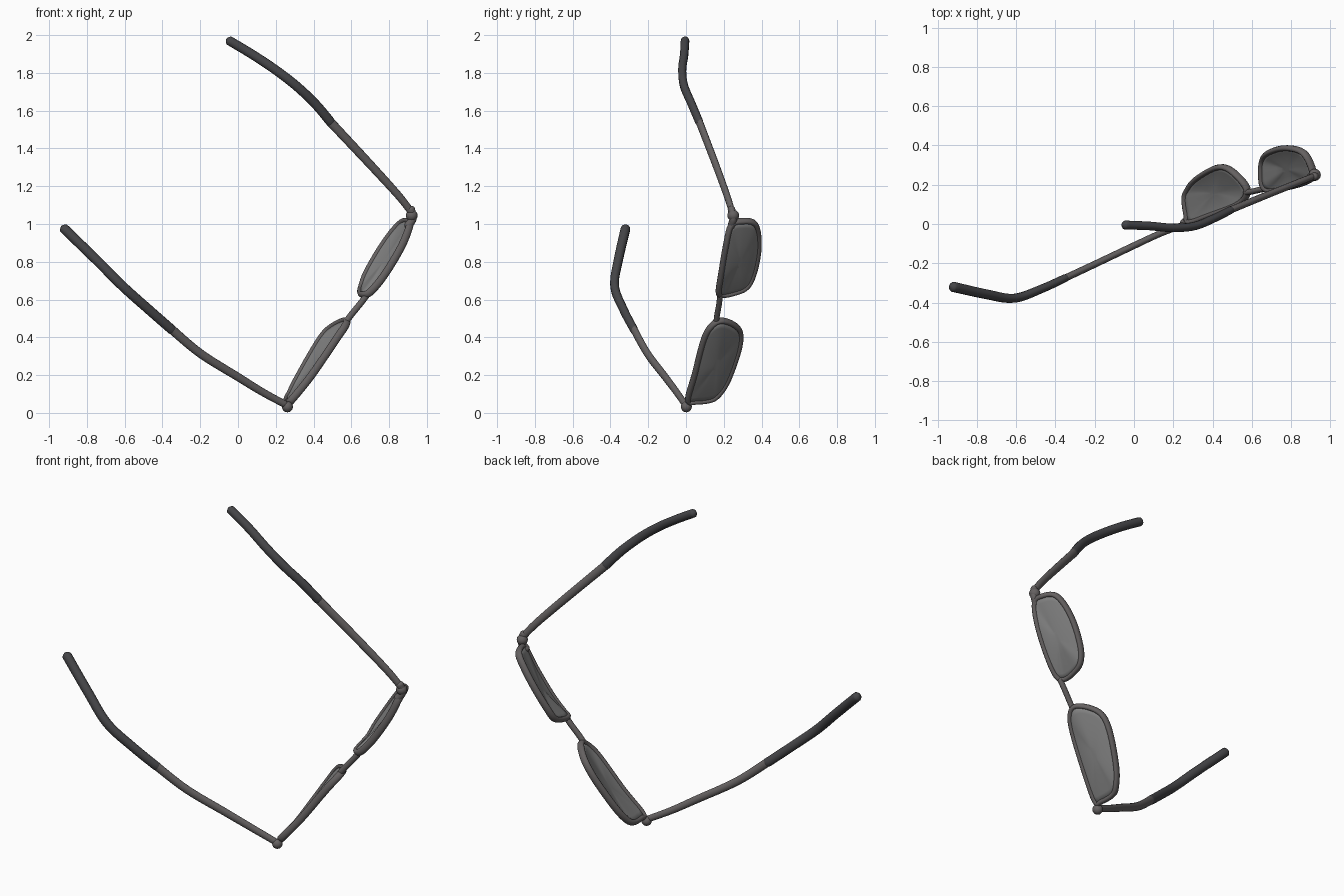
import bpy, bmesh
from math import cos, sin, pi
from mathutils import Vector

if "Cube" in bpy.data.objects:
    bpy.data.objects.remove(bpy.data.objects["Cube"])

DOWN = Vector((-0.295, 0.956, -0.045)).normalized()    # lens height direction
FRONT = Vector((0.787, 0.216, -0.58)).normalized()     # direction the lenses look


def material(name, c):
    m = bpy.data.materials.new(name)
    m.diffuse_color = (*c, 1)
    m.use_nodes = True
    m.node_tree.nodes["Principled BSDF"].inputs["Base Color"].default_value = m.diffuse_color
    return m


FRAME = material("frame_grey", (0.13, 0.12, 0.12))
TIP = material("tip_dark", (0.06, 0.06, 0.065))
GLASS = material("lens_grey", (0.22, 0.22, 0.22))


def spline(pts, n=6, closed=False):
    """Catmull-Rom samples through points of any dimension."""
    p = [Vector(q) for q in pts]
    k, out = len(p), []
    for i in range(k if closed else k - 1):
        at = (lambda j: p[j % k]) if closed else (lambda j: p[min(max(j, 0), k - 1)])
        a, b, c, d = (at(i + j) for j in (-1, 0, 1, 2))
        for s in range(n):
            t = s / n
            out.append(0.5 * (2 * b + (c - a) * t + (2 * a - 5 * b + 4 * c - d) * t * t
                              + (3 * b - a - 3 * c + d) * t ** 3))
    return out if closed else out + [p[-1]]


def finish(bm, name, mat):
    bmesh.ops.recalc_face_normals(bm, faces=bm.faces)
    me = bpy.data.meshes.new(name)
    bm.to_mesh(me)
    bm.free()
    me.shade_smooth()
    ob = bpy.data.objects.new(name, me)
    me.materials.append(mat)
    bpy.context.collection.objects.link(ob)
    return ob


def sweep(name, path, radii, mat, closed=False, sides=12):
    """Elliptical tube; radii holds (width, height) per path point."""
    bm = bmesh.new()
    rings, k = [], len(path)
    for i, c in enumerate(path):
        if closed:
            t = path[(i + 1) % k] - path[i - 1]
        else:
            t = path[min(i + 1, k - 1)] - path[max(i - 1, 0)]
        t.normalize()
        a = t.cross(FRONT if closed else DOWN).normalized()
        b = t.cross(a)
        w, h = radii[i]
        rings.append([bm.verts.new(c + a * w * cos(2 * pi * j / sides) + b * h * sin(2 * pi * j / sides))
                      for j in range(sides)])
    for i in range(k if closed else k - 1):
        r, q = rings[i], rings[(i + 1) % k]
        for j in range(sides):
            bm.faces.new((r[j], r[(j + 1) % sides], q[(j + 1) % sides], q[j]))
    if not closed:
        bm.faces.new(rings[0])
        bm.faces.new(rings[-1])
    return finish(bm, name, mat)


def rounded_tube(name, pts, r0, r1, mat):
    """Open tube tapering from r0 to r1 with rounded ends."""
    path = spline(pts)
    r0, r1 = Vector(r0), Vector(r1)
    k = len(path)
    radii = [r0.lerp(r1, i / (k - 1)) for i in range(k)]
    s, e = (path[0] - path[1]).normalized(), (path[-1] - path[-2]).normalized()
    for a in (0.45, 0.85, 1.2, 1.5):
        path.insert(0, path[0] + s * r0[0] * 0.28 * cos(a / 1.3))
        radii.insert(0, r0 * cos(a))
        path.append(path[-1] + e * r1[0] * 0.28 * cos(a / 1.3))
        radii.append(r1 * cos(a))
    return sweep(name, path, radii, mat)


def lens(side, pts):
    loop = spline(pts, 5, True)
    # rim around the lens
    sweep(side + "_rim", loop, [(0.015, 0.021)] * len(loop), FRAME, True)
    # gently domed lens from shrinking rings
    bm = bmesh.new()
    mid = sum(loop, Vector((0, 0, 0))) / len(loop)
    rings = [[bm.verts.new(mid.lerp(p, s) + FRONT * 0.016 * (1 - s * s)) for p in loop]
             for s in (1, 0.85, 0.65, 0.4, 0.15)]
    for r, q in zip(rings, rings[1:]):
        for j in range(len(r)):
            bm.faces.new((r[j - 1], r[j], q[j], q[j - 1]))
    bm.faces.new(rings[-1])
    ob = finish(bm, side + "_lens", GLASS)
    m = ob.modifiers.new("thickness", 'SOLIDIFY')
    m.thickness, m.offset = 0.022, 0


def ball(name, c, r):
    bm = bmesh.new()
    bmesh.ops.create_uvsphere(bm, u_segments=16, v_segments=10, radius=r)
    bmesh.ops.translate(bm, verts=bm.verts, vec=c)
    finish(bm, name, FRAME)


# lenses with rims
lens("lower", [(.27, .05, .06), (.26, .13, .07), (.275, .175, .10), (.315, .225, .18), (.40, .278, .33),
               (.46, .288, .42), (.515, .255, .465), (.57, .19, .488), (.57, .14, .465),
               (.52, .095, .39), (.39, .045, .20), (.285, .01, .07)])
lens("upper", [(.655, .32, .665), (.68, .358, .735), (.745, .383, .85), (.81, .383, .945),
               (.865, .36, 1.005), (.90, .30, 1.015), (.91, .24, .995), (.865, .21, .88),
               (.775, .185, .73), (.70, .172, .64), (.66, .19, .625), (.65, .25, .635)])

# bridge
rounded_tube("bridge", [(.57, .16, .48), (.60, .165, .52), (.645, .175, .575), (.68, .18, .62)],
             (.017, .015), (.017, .015), FRAME)

# hinges at the outer corners
ball("lower_hinge", (.262, .002, .032), .029)
ball("upper_hinge", (.92, .25, 1.045), .031)
rounded_tube("upper_hinge_arm", [(.90, .24, .99), (.925, .25, 1.03), (.915, .24, 1.08)],
             (.022, .02), (.022, .02), FRAME)

# temple arms and their dark ear tips
SHAFT, MID, END = (.019, .016), (.025, .018), (.027, .026)
rounded_tube("lower_temple", [(.25, -.005, .045), (.13, -.05, .11), (0, -.11, .19), (-.2, -.205, .315),
                              (-.36, -.28, .45)], SHAFT, MID, FRAME)
rounded_tube("lower_ear_tip", [(-.35, -.275, .44), (-.47, -.33, .545), (-.61, -.378, .67),
                               (-.75, -.358, .81), (-.92, -.32, .975)], (.026, .02), END, TIP)
rounded_tube("upper_temple", [(.92, .245, 1.06), (.85, .217, 1.15), (.7, .157, 1.315), (.48, .067, 1.55)],
             SHAFT, MID, FRAME)
rounded_tube("upper_ear_tip", [(.49, .07, 1.54), (.41, .03, 1.635), (.31, -.01, 1.73), (.2, -.02, 1.815),
                               (.08, -.01, 1.895), (-.045, -.005, 1.97)], (.026, .02), (.025, .023), TIP)
